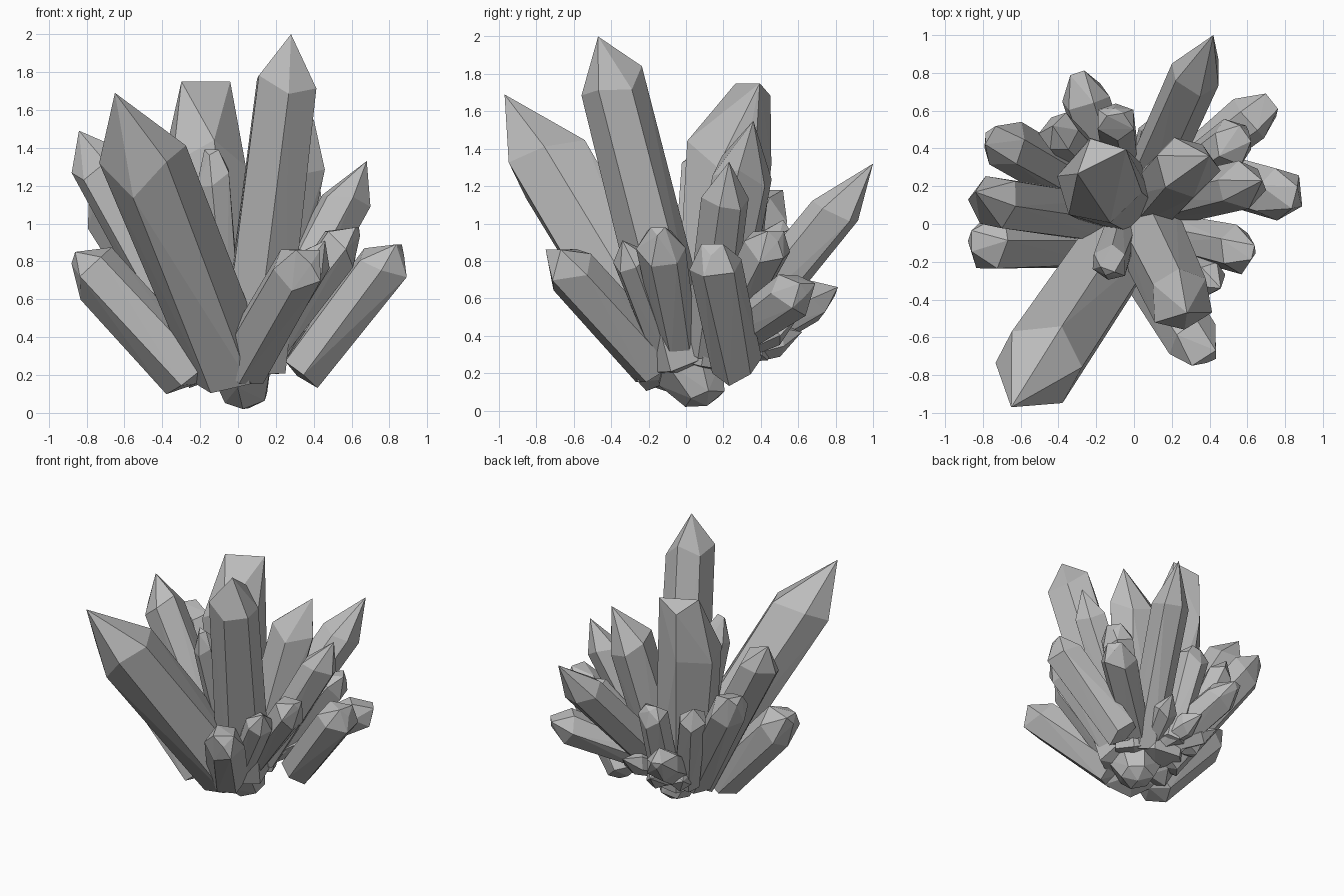
import bpy
import bmesh
import math
import random
from mathutils import Vector

random.seed(7)

old = bpy.data.objects.get("Cube")
if old:
    bpy.data.objects.remove(old, do_unlink=True)

# One grey mineral colour for the whole cluster
grey = bpy.data.materials.new("grey_crystal")
grey.use_nodes = True
GREY = (0.5, 0.5, 0.5, 1)
grey.diffuse_color = GREY
grey.node_tree.nodes["Principled BSDF"].inputs["Base Color"].default_value = GREY


def ring(centre, side, up, radius, turn, along):
    """Slightly irregular six-sided ring of points around a crystal axis."""
    points = []
    for i in range(6):
        angle = turn + math.tau * i / 6 + random.uniform(-0.1, 0.1)
        reach = radius * random.uniform(0.92, 1.06)
        offset = side * math.cos(angle) + up * math.sin(angle)
        points.append(centre + offset * reach + along * random.uniform(-1, 1))
    return points


def crystal(name, tip, radius, root, shoulder=0.8, taper=0.95,
            crest=0.0, bend=(0, 0, 0)):
    """Faceted prism from its root to a shoulder, ending in a point, or in a
    short ridge when crest is above zero. Bend moves the shoulder off axis."""
    root, tip = Vector(root), Vector(tip)
    span = tip - root
    axis = span.normalized()
    side = axis.cross(Vector((0, 0, 1))).normalized()
    up = side.cross(axis)
    turn = random.uniform(0, math.pi / 3)
    neck = root + span * shoulder + Vector(bend)

    points = [root - axis * radius * 0.3]
    points += ring(root, side, up, radius * taper, turn, axis * radius * 0.15)
    points += ring(neck, side, up, radius, turn, axis * radius * 0.35)
    if crest:
        ridge = side * radius * crest
        points += [tip + ridge, tip - ridge, tip - up * radius * crest - axis * radius * 0.2]
    else:
        points.append(tip)

    bm = bmesh.new()
    for p in points:
        p.z = max(p.z, 0)
        bm.verts.new(p)
    hull = bmesh.ops.convex_hull(bm, input=bm.verts)
    spare = [g for g in hull["geom_interior"] if isinstance(g, bmesh.types.BMVert)]
    bmesh.ops.delete(bm, geom=spare, context="VERTS")
    bmesh.ops.recalc_face_normals(bm, faces=bm.faces)
    mesh = bpy.data.meshes.new(name)
    bm.to_mesh(mesh)
    bm.free()
    mesh.materials.append(grey)
    bpy.context.collection.objects.link(bpy.data.objects.new(name, mesh))


# Rough chunk everything grows from
crystal("base_rock", tip=(-0.02, -0.08, 0.5), radius=0.2, root=(0.05, 0.09, 0.08),
        shoulder=0.45, taper=0.6, crest=0.4)

# Large main crystals
crystal("front_right_spire", tip=(-0.65, -0.97, 1.69), radius=0.23,
        root=(-0.05, -0.08, 0.23), shoulder=0.78, bend=(0.03, 0.05, -0.04))
crystal("tallest_spire", tip=(0.28, -0.47, 2), radius=0.18,
        root=(0.08, -0.02, 0.25), shoulder=0.85, taper=1.08)
crystal("rear_blunt_spire", tip=(-0.17, 0.33, 1.75), radius=0.24,
        root=(-0.08, 0.15, 0.25), shoulder=0.72, taper=0.9, crest=0.6,
        bend=(-0.04, -0.07, 0.02))
crystal("rear_left_spire", tip=(0.4, 0.36, 1.55), radius=0.17,
        root=(0.08, 0.11, 0.27), shoulder=0.78, bend=(-0.05, 0, 0))

# Right-hand crystals
crystal("upper_right_spire", tip=(-0.84, 0.17, 1.49), radius=0.15,
        root=(-0.14, 0.02, 0.22), shoulder=0.85, bend=(0, -0.03, 0))
crystal("rear_right_spire", tip=(-0.76, 0.47, 1.18), radius=0.14,
        root=(-0.17, 0.13, 0.25), shoulder=0.85, crest=0.4)
crystal("lower_right_spire", tip=(-0.86, -0.09, 0.85), radius=0.16,
        root=(-0.25, -0.09, 0.19), shoulder=0.82, crest=0.35)

# Left-hand crystals
crystal("front_left_block", tip=(0.37, -0.71, 0.86), radius=0.15,
        root=(0.02, -0.16, 0.24), shoulder=0.85, crest=0.5)
crystal("front_left_shard", tip=(0.46, -0.34, 0.91), radius=0.1,
        root=(0.1, -0.1, 0.3), shoulder=0.85)
crystal("left_shard", tip=(0.63, -0.15, 0.98), radius=0.13,
        root=(0.15, -0.04, 0.34), shoulder=0.82, taper=0.8, crest=0.3)
crystal("lower_left_spire", tip=(0.85, 0.14, 0.89), radius=0.15,
        root=(0.34, 0.27, 0.23), shoulder=0.85, taper=0.9, crest=0.4)
crystal("upper_left_spire", tip=(0.68, 0.23, 1.33), radius=0.13,
        root=(0.14, 0.11, 0.32), shoulder=0.8)

# Back crystals
crystal("long_back_spire", tip=(0.42, 1, 1.32), radius=0.14,
        root=(0.05, 0.17, 0.3), shoulder=0.75)
crystal("back_left_block", tip=(0.73, 0.65, 0.68), radius=0.13,
        root=(0.16, 0.2, 0.36), shoulder=0.85, taper=0.8, crest=0.4)
crystal("back_left_shard", tip=(0.59, 0.48, 0.96), radius=0.13,
        root=(0.12, 0.15, 0.32), shoulder=0.85, taper=0.85, crest=0.4)
crystal("back_right_block", tip=(-0.3, 0.8, 0.66), radius=0.13,
        root=(-0.1, 0.2, 0.32), shoulder=0.8, crest=0.3)
crystal("back_column", tip=(-0.1, 0.58, 0.98), radius=0.11,
        root=(-0.06, 0.34, 0.3), shoulder=0.86, crest=0.4)
crystal("back_right_column", tip=(-0.43, 0.52, 1.02), radius=0.11,
        root=(-0.22, 0.3, 0.3), shoulder=0.86)

# Small shards nestled between the others
crystal("front_small_shard", tip=(-0.14, -0.24, 1.39), radius=0.1,
        root=(-0.06, -0.02, 0.4), shoulder=0.85, crest=0.4)
for name, tip in (("right_gem", (-0.34, 0.52, 0.42)),
                  ("middle_gem", (-0.12, 0.62, 0.42)),
                  ("left_gem", (0.14, 0.6, 0.5))):
    crystal(name, tip=tip, radius=0.09, root=(0, 0.16, 0.28), shoulder=0.72, taper=0.7)
